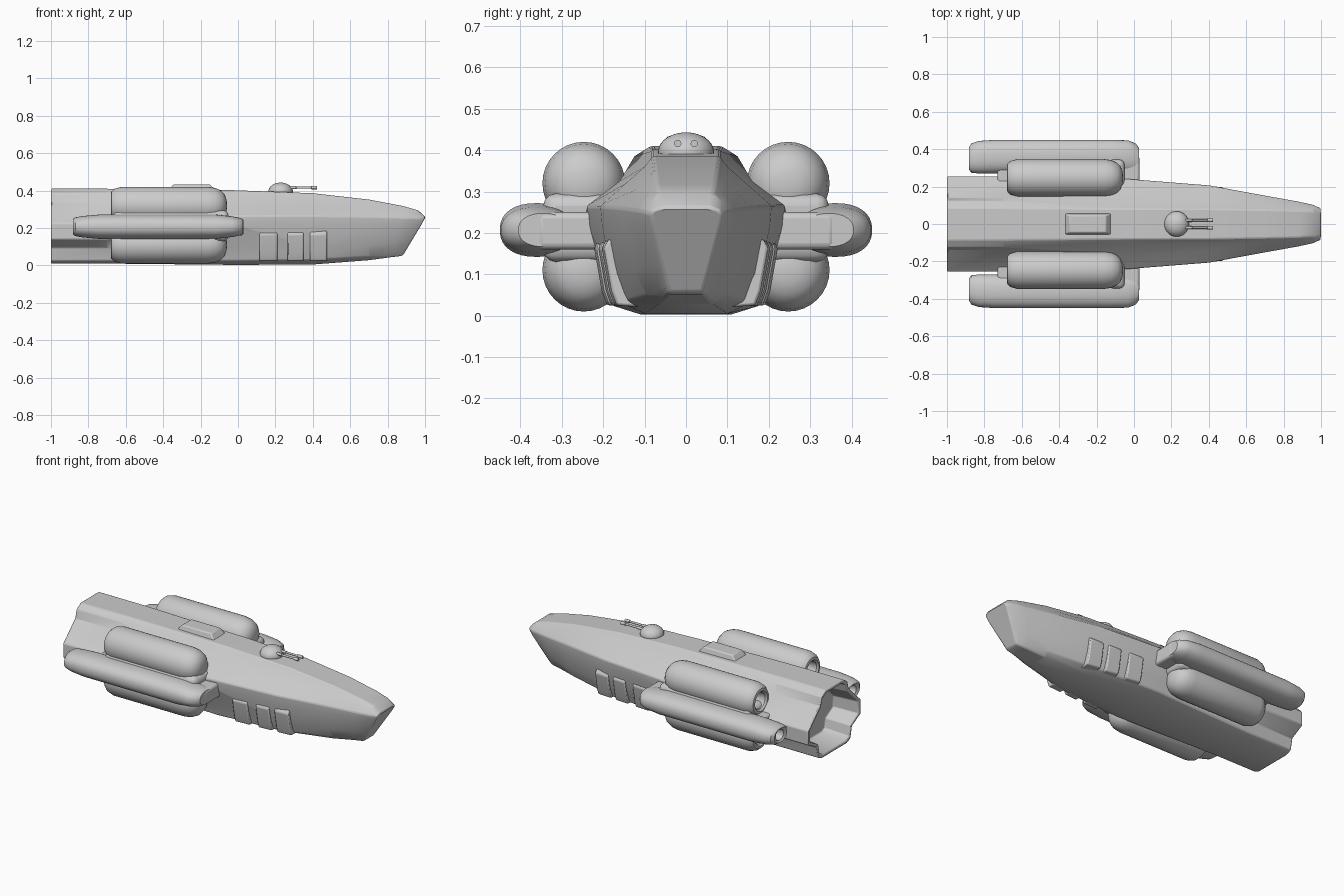
import bpy, bmesh, math
from mathutils import Vector

if "Cube" in bpy.data.objects:
    bpy.data.objects.remove(bpy.data.objects["Cube"])


def finish(name, bm, angle=35, bevel=0.0, segs=2):
    bmesh.ops.recalc_face_normals(bm, faces=bm.faces[:])
    me = bpy.data.meshes.new(name)
    bm.to_mesh(me)
    bm.free()
    ob = bpy.data.objects.new(name, me)
    bpy.context.collection.objects.link(ob)
    bpy.ops.object.select_all(action='DESELECT')
    ob.select_set(True)
    bpy.context.view_layer.objects.active = ob
    if bevel:
        m = ob.modifiers.new("bevel", 'BEVEL')
        m.width, m.segments, m.limit_method = bevel, segs, 'ANGLE'
        m.angle_limit = math.radians(30)
    bpy.ops.object.shade_smooth_by_angle(angle=math.radians(angle))
    return ob


def loft(name, rings, **kw):
    """Skin a list of equal-length closed rings and cap both ends."""
    bm = bmesh.new()
    vr = [[bm.verts.new(p) for p in r] for r in rings]
    n = len(vr[0])
    for a, b in zip(vr, vr[1:]):
        for i in range(n):
            j = (i + 1) % n
            bm.faces.new((a[i], a[j], b[j], b[i]))
    bm.faces.new(vr[0])
    bm.faces.new(vr[-1])
    return finish(name, bm, **kw)


def oval(x, y, z, ry, rz, n=32, power=2.0):
    """Superellipse ring standing across the x axis."""
    pts = []
    for i in range(n):
        t = 2 * math.pi * i / n
        c, s = math.cos(t), math.sin(t)
        pts.append((x, y + ry * math.copysign(abs(c) ** (2 / power), c),
                    z + rz * math.copysign(abs(s) ** (2 / power), s)))
    return pts


def frustum(name, lo, hi, inset=(0, 0), **kw):
    """Box from corner lo to corner hi, with its top drawn in by inset."""
    (x0, y0, z0), (x1, y1, z1) = lo, hi
    ix, iy = inset
    return loft(name, [
        [(x0, y0, z0), (x1, y0, z0), (x1, y1, z0), (x0, y1, z0)],
        [(x0 + ix, y0 + iy, z1), (x1 - ix, y0 + iy, z1),
         (x1 - ix, y1 - iy, z1), (x0 + ix, y1 - iy, z1)]], **kw)


# Hull: half sections (y, z) from top edge to keel edge, raked back at the nose
REAR = [(.085, .41), (.125, .385), (.14, .335), (.255, .225),
        (.255, .14), (.17, .095), (.155, .025), (.12, .01)]
STATIONS = [
    (-1.0, 0, REAR),
    (-.70, 0, REAR),
    (-.02, 0, [(.08, .402), (.105, .37), (.16, .325), (.24, .265),
               (.237, .22), (.205, .10), (.18, .025), (.11, .003)]),
    (.40, 0, [(.08, .386), (.10, .36), (.145, .32), (.207, .265),
              (.203, .22), (.18, .10), (.155, .03), (.10, .005)]),
    (.70, 0, [(.075, .352), (.09, .335), (.12, .305), (.152, .26),
              (.15, .22), (.125, .11), (.095, .05), (.065, .028)]),
    (.88, .06, [(.07, .318), (.08, .308), (.10, .285), (.12, .255),
                (.118, .22), (.09, .12), (.065, .065), (.05, .044)]),
    (.96, .09, [(.065, .297), (.073, .29), (.088, .275), (.103, .252),
                (.10, .22), (.072, .125), (.053, .07), (.045, .05)]),
    (1.0, .12, [(.055, .262), (.065, .26), (.08, .255), (.085, .245),
                (.083, .22), (.06, .13), (.046, .08), (.04, .058)]),
]


def hull_ring(x, rake, half, k=1.0):
    pts = [(y * k, .21 + (z - .21) * k) for y, z in half]
    pts += [(-y, z) for y, z in reversed(pts)]
    return [(x - rake * max(0, .25 - z) / .2, y, z) for y, z in pts]


recess = [hull_ring(-.84, 0, REAR, .84), hull_ring(-.998, 0, REAR, .90)]
loft("hull", recess + [hull_ring(*s) for s in STATIONS], angle=28, bevel=.006)

# Engine pod profile (x, radius), starting inside the rear nozzle
POD = [(-.60, .045), (-.67, .05), (-.68, .06), (-.677, .075), (-.66, .09),
       (-.625, .10), (-.16, .10), (-.12, .094), (-.09, .08), (-.07, .058),
       (-.061, .03), (-.059, .008)]
# Side nacelle stations (x, y, half width, half height)
NACELLE = [(-.79, .35, .03, .028), (-.875, .35, .036, .032),
           (-.882, .35, .06, .042), (-.87, .352, .078, .05),
           (-.83, .357, .087, .057), (-.74, .36, .09, .065),
           (-.12, .36, .09, .065), (-.03, .359, .088, .055),
           (.01, .352, .078, .047), (.028, .345, .06, .04)]

for side, s in (("left", 1), ("right", -1)):
    # Upper and lower engine pods
    for level, z in (("upper", .32), ("lower", .11)):
        loft(f"{level}_pod_{side}", [oval(x, s * .247, z, r, r) for x, r in POD])
    # Long outer nacelle
    loft(f"nacelle_{side}", [oval(x, s * y, .207, ry, rz, power=2.3)
                             for x, y, ry, rz in NACELLE])
    # Wing slab and the fairing that joins the pods to the hull
    for name, x0, x1, y0, y1, z0, z1, b in (
            ("wing", -.73, .03, .13, .36, .16, .25, .015),
            ("pod_fairing", -.665, -.05, .08, .345, .13, .295, .03)):
        ya, yb = sorted((s * y0, s * y1))
        frustum(f"{name}_{side}", (x0, ya, z0), (x1, yb, z1), bevel=b, segs=3)
    # Three side vents that follow the hull's taper
    for i, (x0, x1) in enumerate(((.115, .21), (.265, .35), (.385, .475))):
        def out(x, z):
            return s * (.222 - .068 * x + .25 * (min(z, .1) - .1) + .13 * max(0, z - .1))
        rings = [[(x, s * .10, .02), (x, out(x, .025) - s * .004, .025),
                  (x, out(x, .06), .06), (x, out(x, .165), .165),
                  (x, out(x, .18) - s * .015, .185), (x, s * .10, .185)]
                 for x in (x0, x1)]
        loft(f"vent_{i + 1}_{side}", rings, bevel=.006)
    # Gun barrel with muzzle
    GUN = [(.24, .008), (.31, .008), (.312, .006), (.39, .006),
           (.392, .009), (.422, .009)]
    loft(f"gun_barrel_{side}", [oval(x, s * .02, .416, r, r, 12) for x, r in GUN])

# Raised deck hatch
frustum("deck_hatch", (-.38, -.06, .39), (-.115, .06, .434), (.035, .014), bevel=.006)

# Turret dome
bm = bmesh.new()
bmesh.ops.create_uvsphere(bm, u_segments=28, v_segments=14, radius=1)
for v in bm.verts:
    v.co = Vector((.228 + v.co.x * .066, v.co.y * .068, .395 + v.co.z * .048))
finish("turret_dome", bm)
